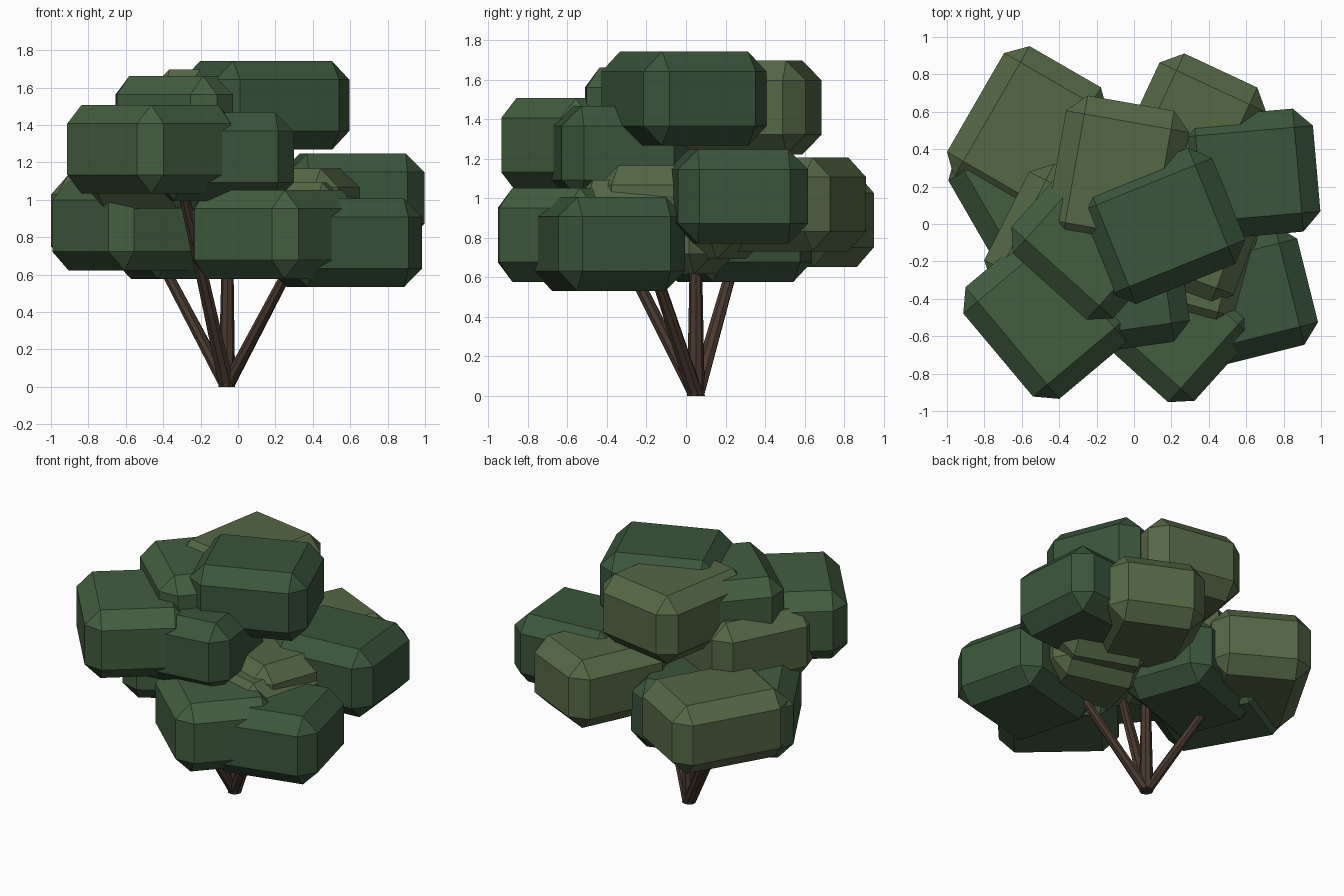
import bpy, bmesh
from math import radians
from mathutils import Matrix, Vector

if "Cube" in bpy.data.objects:
    bpy.data.objects.remove(bpy.data.objects["Cube"])

def material(name, rgb):
    m = bpy.data.materials.new(name)
    m.diffuse_color = (*rgb, 1)
    m.use_nodes = True
    m.node_tree.nodes["Principled BSDF"].inputs["Base Color"].default_value = m.diffuse_color
    return m

DARK = material("dark_green", (0.042, 0.092, 0.043))
MID = material("mid_green", (0.055, 0.112, 0.05))
OLIVE = material("olive_green", (0.09, 0.14, 0.06))
BARK = material("bark", (0.065, 0.04, 0.027))

def finish(name, bm, mat):
    mesh = bpy.data.meshes.new(name)
    bm.to_mesh(mesh)
    bm.free()
    mesh.materials.append(mat)
    obj = bpy.data.objects.new(name, mesh)
    bpy.context.collection.objects.link(obj)
    return obj

# Foliage clump: chamfered box turned about z
def clump(name, mat, x, y, z, turn, w=0.73, d=0.63, h=0.475):
    bm = bmesh.new()
    bmesh.ops.create_cube(bm, size=1, matrix=Matrix.Diagonal((w, d, h, 1)))
    bmesh.ops.bevel(bm, geom=bm.edges[:], offset=0.1, offset_type='OFFSET',
                    segments=1, affect='EDGES')
    obj = finish(name, bm, mat)
    obj.location = (x, y, z)
    obj.rotation_euler.z = radians(turn)

# Stem: tapered eight-sided cone between two points
def stem(name, base, tip, r1=0.045, r2=0.028):
    a, b = Vector(base), Vector(tip)
    bm = bmesh.new()
    bmesh.ops.create_cone(bm, cap_ends=True, segments=8, radius1=r1,
                          radius2=r2, depth=(b - a).length)
    rot = (b - a).to_track_quat('Z', 'Y').to_matrix().to_4x4()
    bm.transform(Matrix.Translation((a + b) / 2) @ rot)
    for v in bm.verts:  # flatten the foot on the ground
        if v.co.z < 0.1:
            v.co.z = 0
    finish(name, bm, BARK)

# Foliage
clumps = [
    ("top", DARK, 0.15, -0.01, 1.505, 22, 0.77, 0.67),
    ("right", DARK, 0.613, 0.265, 1.01, 5, 0.73, 0.66),
    ("low_right", DARK, 0.574, -0.39, 0.77, 14, 0.73, 0.66),
    ("front", DARK, -0.10, -0.34, 1.23, 8, 0.74, 0.66),
    ("low_middle", DARK, -0.25, 0.25, 0.815, 20),
    ("low_front", MID, 0.195, -0.52, 0.815, -42, 0.76, 0.66),
    ("front_left", MID, -0.47, -0.485, 1.27, -50, 0.78, 0.67),
    ("upper_left", MID, -0.24, -0.10, 1.425, -42),
    ("low_left", MID, -0.57, 0.13, 0.86, -60, 0.80),
    ("back_left", OLIVE, -0.57, 0.49, 0.89, 60, 0.81, 0.64),
    ("back_right", OLIVE, 0.31, 0.49, 0.97, 65),
    ("upper_back", OLIVE, -0.085, 0.257, 1.46, 80, 0.79, 0.67),
    ("inner_left", OLIVE, -0.40, -0.10, 1.19, 63),
    ("inner_right", OLIVE, 0.31, -0.16, 0.855, 75),
    ("inner_right_upper", OLIVE, 0.33, -0.02, 0.93, 70),
]
for name, *rest in clumps:
    clump("foliage_" + name, *rest)

# Stems
BASE = (-0.06, 0.05, 0)
stem("stem_right", BASE, (0.31, -0.18, 0.70))
stem("stem_left", BASE, (-0.45, 0.26, 0.74))
stem("stem_tall", BASE, (-0.30, -0.50, 1.08))
stem("stem_upright", BASE, (-0.055, 0.05, 0.85))
